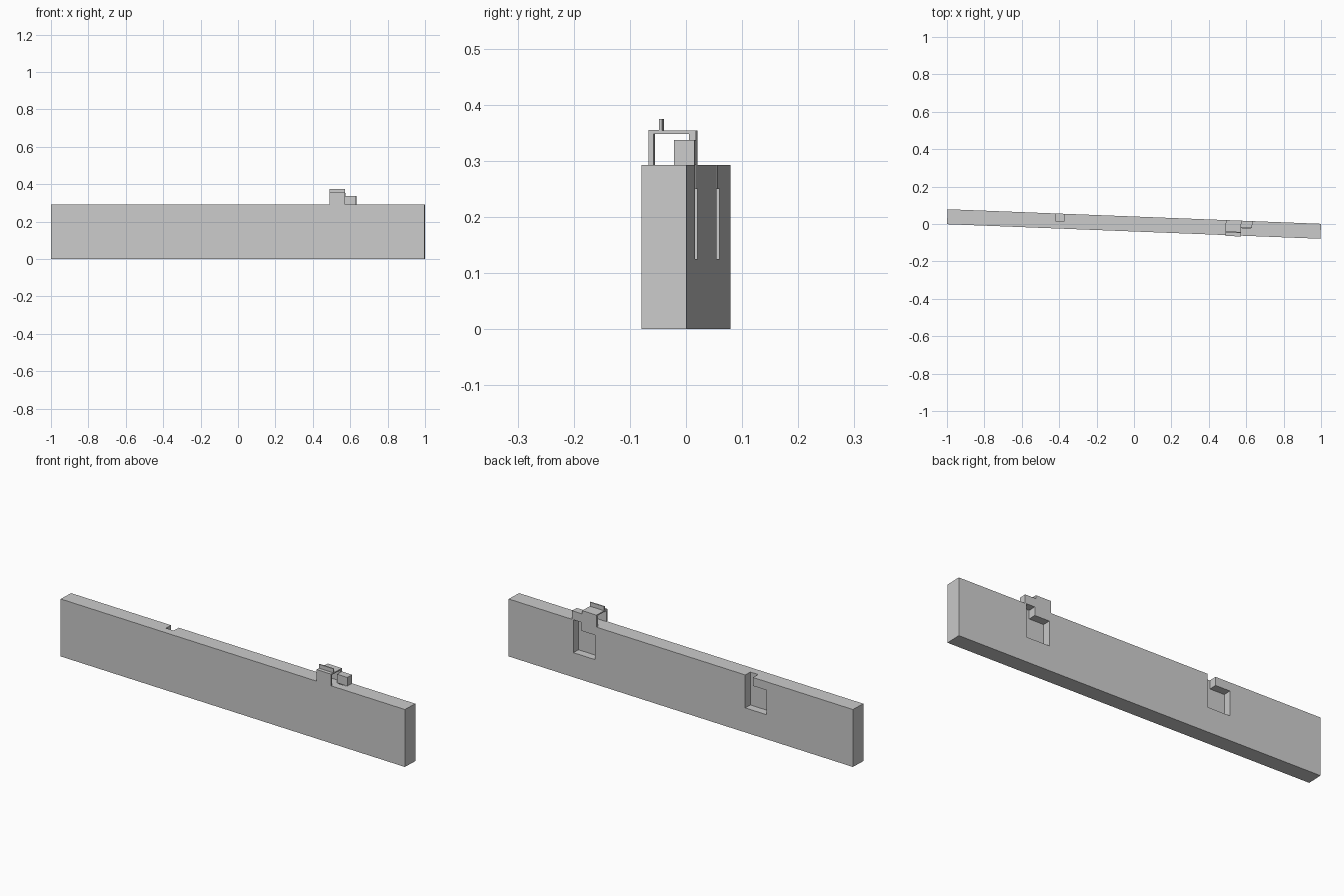
import bpy, bmesh, math
from mathutils import Matrix

if "Cube" in bpy.data.objects:
    bpy.data.objects.remove(bpy.data.objects["Cube"])

ROT = Matrix.Rotation(math.radians(-2.235), 4, 'Z')   # whole model is turned slightly
TOP = 0.293


def prism(name, profile, y0, y1):
    """Extrude an x-z outline along y, then turn it with the model."""
    bm = bmesh.new()
    face = bm.faces.new([bm.verts.new((x, y0, z)) for x, z in profile])
    new = bmesh.ops.extrude_face_region(bm, geom=[face])["geom"]
    bmesh.ops.translate(bm, vec=(0, y1 - y0, 0),
                        verts=[v for v in new if isinstance(v, bmesh.types.BMVert)])
    bmesh.ops.recalc_face_normals(bm, faces=bm.faces)
    bm.transform(ROT)
    me = bpy.data.meshes.new(name)
    bm.to_mesh(me)
    bm.free()
    ob = bpy.data.objects.new(name, me)
    bpy.context.collection.objects.link(ob)
    return ob


def extrude_x(name, profile, x0, x1):
    """Extrude a y-z outline along x, then turn it with the model."""
    bm = bmesh.new()
    face = bm.faces.new([bm.verts.new((x0, y, z)) for y, z in profile])
    new = bmesh.ops.extrude_face_region(bm, geom=[face])["geom"]
    bmesh.ops.translate(bm, vec=(x1 - x0, 0, 0),
                        verts=[v for v in new if isinstance(v, bmesh.types.BMVert)])
    bmesh.ops.recalc_face_normals(bm, faces=bm.faces)
    bm.transform(ROT)
    me = bpy.data.meshes.new(name)
    bm.to_mesh(me)
    bm.free()
    ob = bpy.data.objects.new(name, me)
    bpy.context.collection.objects.link(ob)
    return ob


# Long board
panel = prism("panel", [(-0.999, 0), (0.999, 0), (0.999, TOP), (-0.999, TOP)], -0.04, 0.04)

# Two back pockets, each with a narrower notch open to the top edge
for x in (-0.374, 0.624):
    cutter = prism("pocket_cutter",
                   [(x, 0.125), (x, 0.35), (x - 0.045, 0.35), (x - 0.045, 0.25),
                    (x - 0.125, 0.25), (x - 0.125, 0.125)], 0.0, 0.06)
    cutter.hide_render = True
    mod = panel.modifiers.new("pocket", 'BOOLEAN')
    mod.operation, mod.solver, mod.object = 'DIFFERENCE', 'EXACT', cutter
    bpy.context.view_layer.objects.active = panel
    bpy.ops.object.modifier_apply(modifier=mod.name)
    bpy.data.objects.remove(cutter)

# Latch bracket: two legs, a bridge and a raised fin, one outline
extrude_x("latch_bracket",
          [(-0.0445, TOP), (-0.036, TOP), (-0.036, 0.348), (0.028, 0.348),
           (0.028, TOP), (0.04, TOP), (0.04, 0.354), (-0.02, 0.354),
           (-0.02, 0.375), (-0.026, 0.375), (-0.026, 0.355), (-0.0445, 0.355)],
          0.49, 0.573)

# Latch block beside the bracket, over the notch
extrude_x("latch_block", [(0.003, TOP), (0.04, TOP), (0.04, 0.337), (0.003, 0.337)],
          0.573, 0.632)
